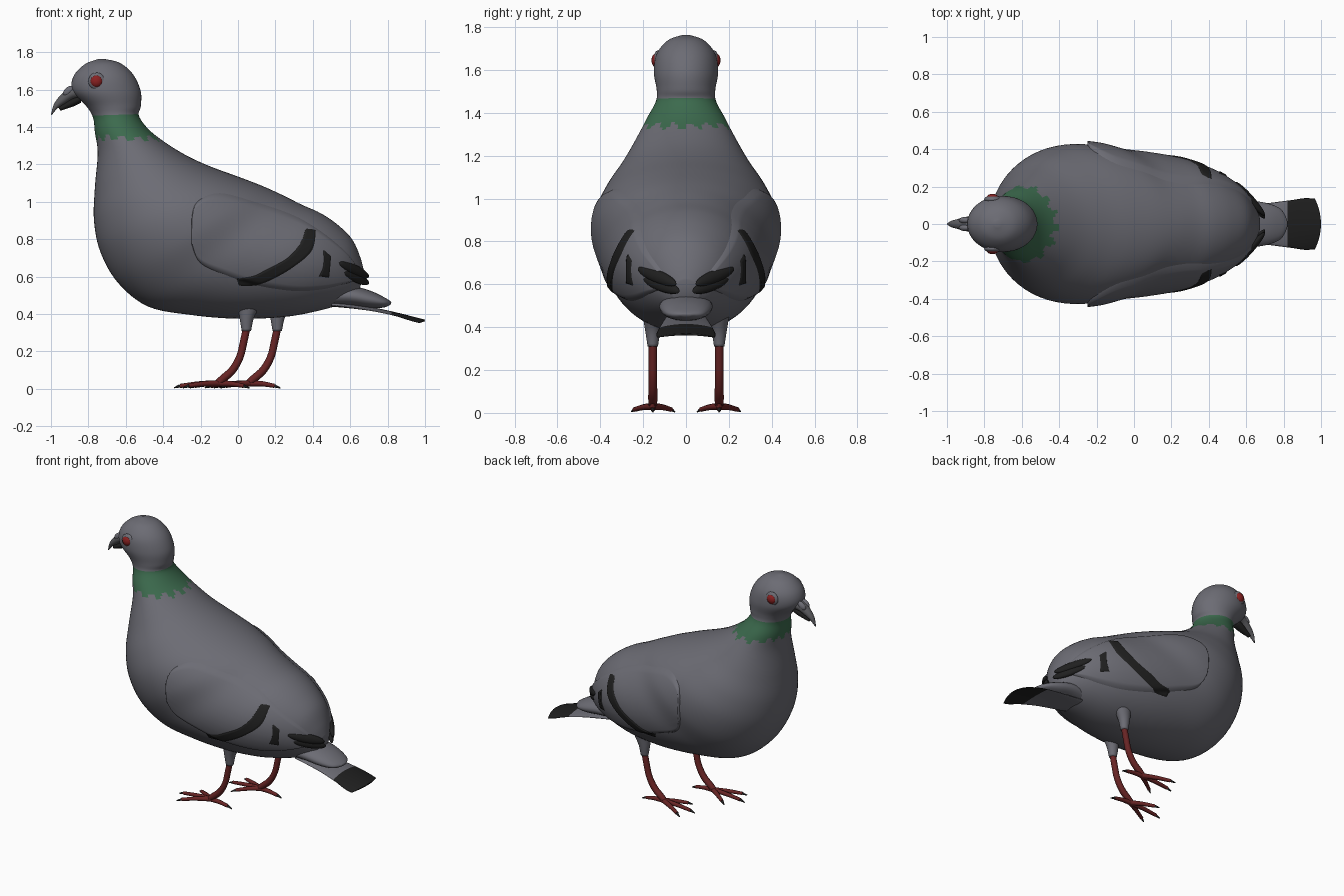
import bpy, bmesh, math
from mathutils import Vector, Matrix
from mathutils.bvhtree import BVHTree

cube = bpy.data.objects.get("Cube")
if cube:
    bpy.data.objects.remove(cube, do_unlink=True)


def material(name, r, g, b):
    m = bpy.data.materials.new(name)
    m.use_nodes = True
    m.diffuse_color = (r, g, b, 1)
    bsdf = m.node_tree.nodes["Principled BSDF"]
    bsdf.inputs["Base Color"].default_value = (r, g, b, 1)
    bsdf.inputs["Roughness"].default_value = 0.7
    return m


GREY = material("slate grey", 0.15, 0.15, 0.175)
GREEN = material("neck green", 0.045, 0.145, 0.075)
BLACK = material("feather black", 0.014, 0.014, 0.014)
RED = material("leg red", 0.14, 0.018, 0.018)
EYE = material("eye red", 0.25, 0.015, 0.015)
BEAK = material("beak grey", 0.11, 0.11, 0.12)


def add_object(name, bm, *mats):
    mesh = bpy.data.meshes.new(name)
    bm.to_mesh(mesh)
    bm.free()
    for m in mats:
        mesh.materials.append(m)
    for p in mesh.polygons:
        p.use_smooth = True
    ob = bpy.data.objects.new(name, mesh)
    bpy.context.collection.objects.link(ob)
    return ob


def spline(keys, steps):
    """Smooth curve through tuples of any length."""
    out = []
    for i in range(len(keys) - 1):
        a, b, c, d = (keys[max(0, min(len(keys) - 1, i + k))] for k in (-1, 0, 1, 2))
        for s in range(steps):
            t = s / steps
            out.append([0.5 * (2 * q + (r - p) * t + (2 * p - 5 * q + 4 * r - w) * t * t
                               + (3 * q - p - 3 * r + w) * t ** 3)
                        for p, q, r, w in zip(a, b, c, d)])
    return out + [list(keys[-1])]


def loft(name, keys, mats, dx=0, y=0, sides=24, steps=4):
    """Elliptical rings: two profile points (x, z), (x, z) and a half width."""
    bm = bmesh.new()
    rings = []
    for x1, z1, x2, z2, w in spline(keys, steps):
        mid = Vector(((x1 + x2) / 2 + dx, y, (z1 + z2) / 2))
        half = Vector(((x1 - x2) / 2, 0, (z1 - z2) / 2))
        rings.append([bm.verts.new(mid + half * math.cos(a) + Vector((0, w * math.sin(a), 0)))
                      for a in (math.tau * k / sides for k in range(sides))])
    for r, q in zip(rings, rings[1:]):
        for k in range(sides):
            n = (k + 1) % sides
            bm.faces.new((r[k], r[n], q[n], q[k]))
    bm.faces.new(rings[0])
    bm.faces.new(rings[-1])
    bmesh.ops.recalc_face_normals(bm, faces=bm.faces)
    return add_object(name, bm, *mats)


def ellipsoid(name, centre, size, mat, along=(1, 0, 0), out=(0, 0, 1)):
    d = Vector(along).normalized()
    n = Vector(out)
    n = (n - d * n.dot(d)).normalized()
    rot = Matrix((d, n.cross(d), n)).transposed().to_4x4()
    bm = bmesh.new()
    bmesh.ops.create_uvsphere(bm, u_segments=20, v_segments=12, radius=1,
                              matrix=Matrix.Translation(centre) @ rot @ Matrix.Diagonal((*size, 1)))
    return add_object(name, bm, mat)


def surface_of(*objects):
    verts, faces = [], []
    for ob in objects:
        base = len(verts)
        verts += [v.co.copy() for v in ob.data.vertices]
        faces += [[base + i for i in p.vertices] for p in ob.data.polygons]
    return BVHTree.FromPolygons(verts, faces)


def overlay(name, keys, side, tree, lift, mat, rows=16, steps=6):
    """Raised sheet laid on a flank: columns run from an upper to a lower (x, z)."""
    bm = bmesh.new()
    cols = spline(keys, steps)
    grid = []
    for i, (x1, z1, x2, z2) in enumerate(cols):
        line = []
        for j in range(rows + 1):
            t = j / rows
            x, z = x1 + (x2 - x1) * t, z1 + (z2 - z1) * t
            hit = tree.ray_cast(Vector((x, side * 2, z)), Vector((0, -side, 0)))[0]
            edge = i in (0, len(cols) - 1) or j in (0, rows)
            depth = abs(hit.y) if hit else 0.02
            line.append(bm.verts.new((x, side * (depth + (-0.004 if edge else lift)), z)))
        grid.append(line)
    for a, b in zip(grid, grid[1:]):
        for j in range(rows):
            f = bm.faces.new((a[j], a[j + 1], b[j + 1], b[j]))
            if side > 0:
                f.normal_flip()
    return add_object(name, bm, mat)


def tube(name, points, radii, mat):
    cu = bpy.data.curves.new(name, "CURVE")
    cu.dimensions = "3D"
    cu.bevel_depth = 1
    cu.bevel_resolution = 2
    cu.use_fill_caps = True
    sp = cu.splines.new("POLY")
    path = spline([(*p, r) for p, r in zip(points, radii)], 4)
    sp.points.add(len(path) - 1)
    for pt, (x, y, z, r) in zip(sp.points, path):
        pt.co = (x, y, z, 1)
        pt.radius = r
    sp.use_smooth = True
    cu.materials.append(mat)
    ob = bpy.data.objects.new(name, cu)
    bpy.context.collection.objects.link(ob)
    bpy.ops.object.select_all(action="DESELECT")
    ob.select_set(True)
    bpy.context.view_layer.objects.active = ob
    bpy.ops.object.convert(target="MESH")


# Head, neck and body in one skin
body = loft("body", [
    (-.715, 1.764, -.745, 1.764, .015), (-.63, 1.742, -.82, 1.735, .085),
    (-.56, 1.68, -.88, 1.67, .137), (-.52, 1.59, -.885, 1.59, .15),
    (-.52, 1.51, -.81, 1.51, .137), (-.53, 1.46, -.775, 1.45, .14),
    (-.48, 1.39, -.765, 1.37, .18), (-.40, 1.325, -.75, 1.26, .225),
    (-.28, 1.25, -.765, 1.08, .295), (-.15, 1.19, -.77, .90, .37),
    (0, 1.135, -.735, .73, .42), (.13, 1.085, -.64, .565, .425),
    (.24, 1.035, -.48, .44, .39), (.34, .985, -.25, .395, .37),
    (.44, .94, 0, .375, .34), (.53, .88, .25, .385, .285),
    (.61, .80, .44, .42, .21), (.655, .70, .57, .46, .13),
    (.675, .62, .64, .50, .06)], (GREY, GREEN), sides=72, steps=6)

# Ragged green collar
for p in body.data.polygons:
    c = p.center
    ragged = 1.34 + 0.015 * math.sin(14 * math.atan2(c.y, c.x + 0.6))
    if ragged < c.z < 1.465:
        p.material_index = 1

# Tail: covert over a thin fan with a dark end band
loft("tail_covert", [(.52, .56, .50, .44, .12), (.62, .55, .60, .44, .125),
                     (.72, .52, .70, .43, .112), (.79, .485, .78, .435, .08),
                     (.82, .465, .815, .45, .025)], (GREY,))
tail = loft("tail_fan", [(.50, .475, .50, .44, .09), (.70, .44, .70, .42, .11),
                         (.82, .415, .82, .40, .125), (.93, .388, .93, .376, .138),
                         (1, .37, 1, .362, .135)], (GREY, BLACK), steps=6)
for v in tail.data.vertices:
    bend = (v.co.y / 0.14) ** 2
    v.co.z -= 0.015 * bend
    v.co.x -= 0.035 * bend * max(0, (v.co.x - 0.85) / 0.15)
for p in tail.data.polygons:
    p.material_index = int(p.center.x > 0.82)

# Beak and cere
loft("upper_beak", [(-.84, 1.63, -.84, 1.55, .05), (-.90, 1.61, -.88, 1.55, .04),
                    (-.95, 1.57, -.925, 1.525, .028), (-.985, 1.52, -.965, 1.50, .017),
                    (-1, 1.465, -.993, 1.467, .004)], (BEAK,))
loft("lower_beak", [(-.84, 1.58, -.84, 1.53, .035), (-.90, 1.545, -.88, 1.51, .027),
                    (-.96, 1.505, -.95, 1.487, .01)], (BLACK,))

body_tree = surface_of(body)
for side, label in ((-1, "right"), (1, "left")):
    # Eye with its lid
    ellipsoid(label + "_eyelid", (-.755, side * .132, 1.645), (.046, .046, .02), GREY, out=(0, side, 0))
    ellipsoid(label + "_eye", (-.757, side * .139, 1.645), (.033, .033, .022), EYE, out=(0, side, 0))
    ellipsoid(label + "_cere", (-.905, side * .02, 1.592), (.035, .018, .022), GREY, along=(-1, 0, -.8))

    # Folded wing
    wing = overlay(label + "_wing", [
        (-.25, .90, -.25, .78), (-.22, 1.0, -.20, .67), (-.10, 1.05, -.05, .60),
        (.10, 1.0, .10, .55), (.30, .93, .30, .52), (.45, .84, .45, .53),
        (.58, .73, .57, .56), (.64, .65, .63, .58)], side, body_tree, .018, GREY, rows=24)
    tree = surface_of(body, wing)

    # Dark wing bars
    overlay(label + "_long_bar", [
        (-.01, .59, 0, .55), (.08, .605, .09, .55), (.15, .64, .18, .58),
        (.26, .70, .30, .65), (.33, .78, .40, .74), (.36, .86, .42, .86)],
        side, tree, .006, BLACK, rows=8)
    overlay(label + "_short_bar", [
        (.43, .60, .49, .59), (.455, .66, .495, .65), (.455, .75, .50, .71)],
        side, tree, .006, BLACK, rows=8)

    # Dark flight feathers crossing over the rump
    for k, (a, b) in enumerate((((.54, .225, .675), (.70, .045, .60)),
                                ((.56, .20, .63), (.70, .03, .565)))):
        a, b = Vector(a), Vector(b)
        a.y *= side
        b.y *= side
        ellipsoid(f"{label}_flight_feather_{k + 1}", (a + b) / 2,
                  ((b - a).length / 2, .03, .02), BLACK, along=b - a, out=(.6, side * .7, .3))

    # Leg, staggered between the sides
    dx = .165 if side > 0 else 0
    y = side * .155
    loft(label + "_thigh", [(.14, .52, -.02, .52, .06), (.12, .45, 0, .44, .046),
                            (.085, .38, .01, .37, .034), (.07, .31, .02, .31, .024)],
         (GREY,), dx=dx, y=y)
    shin = [(.047, .33), (.03, .25), (.01, .17), (-.03, .10), (-.08, .055), (-.11, .03)]
    tube(label + "_shin", [(x + dx, y, z) for x, z in shin],
         (.02, .02, .02, .021, .021, .018), RED)

    # Toes with dark claws
    for n, (tx, ty) in enumerate(((-.21, 0), (-.165, .085), (-.13, -.085), (.13, 0))):
        hub = Vector((-.10 + dx, y, .03))
        tip = hub + Vector((tx, ty * side, -.014))
        mid = hub.lerp(tip, .5) + Vector((0, 0, .004))
        claw = tip + (tip - hub).normalized() * .032 - Vector((0, 0, .008))
        tube(f"{label}_toe_{n + 1}", [hub, mid, tip], (.017, .014, .011), RED)
        tube(f"{label}_claw_{n + 1}", [tip, claw], (.009, .003), BLACK)
